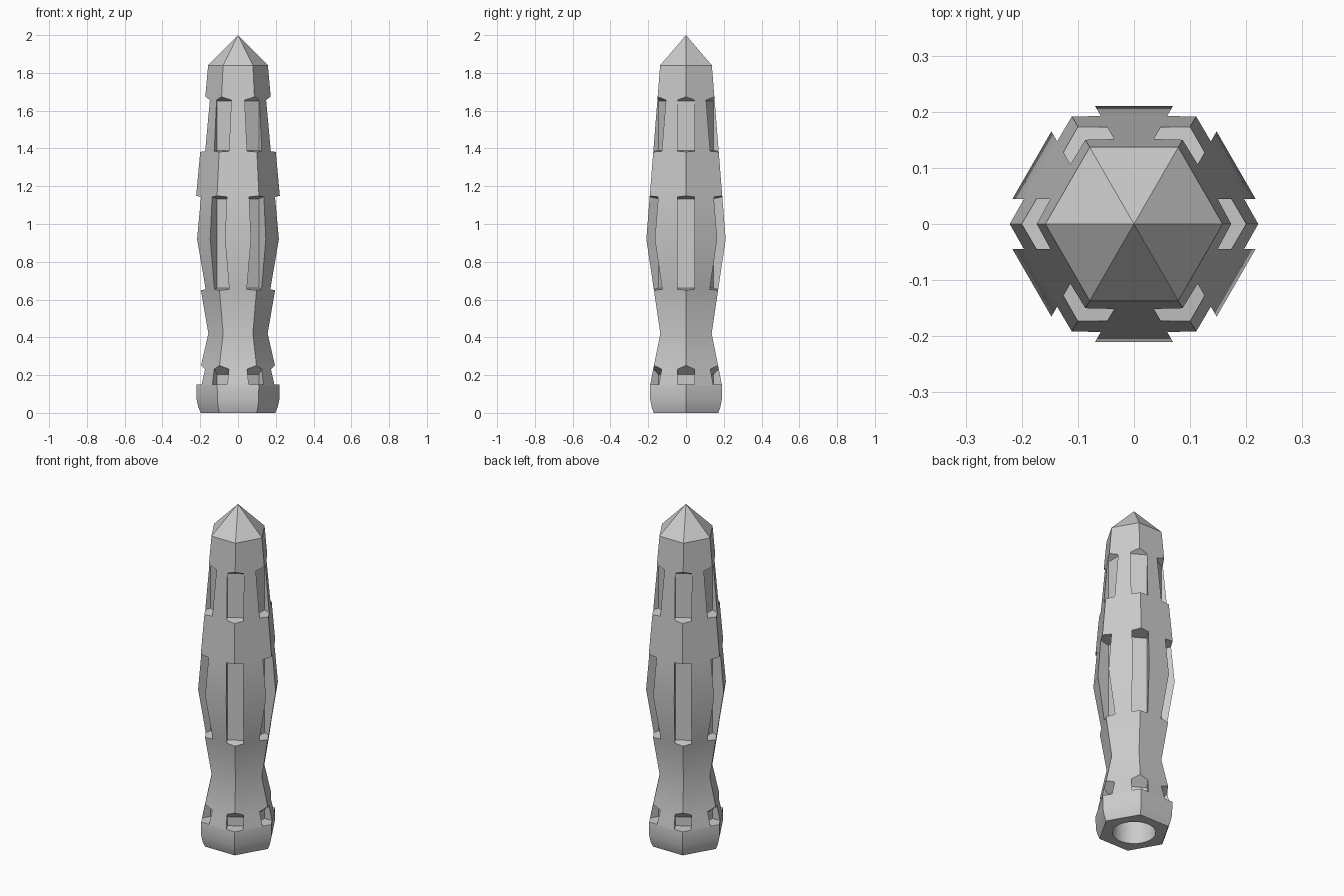
import bpy
import bmesh
from math import cos, sin, pi

SIDES = 6
HALF_SLOT = 0.045
INNER = 0.142      # radius of the flat slot floor
OUTER = 0.30

if "Cube" in bpy.data.objects:
    bpy.data.objects.remove(bpy.data.objects["Cube"], do_unlink=True)

grey = bpy.data.materials.new("light grey")
grey.use_nodes = True
colour = (0.6, 0.6, 0.6, 1)
grey.diffuse_color = colour
grey.node_tree.nodes["Principled BSDF"].inputs["Base Color"].default_value = colour


def make_object(name, bm):
    bmesh.ops.recalc_face_normals(bm, faces=bm.faces)
    mesh = bpy.data.meshes.new(name)
    bm.to_mesh(mesh)
    bm.free()
    mesh.materials.append(grey)
    obj = bpy.data.objects.new(name, mesh)
    bpy.context.collection.objects.link(obj)
    return obj


def hex_body(profile, tip):
    """Stack hexagonal rings of (z, corner radius) and close them with a point."""
    bm = bmesh.new()
    rings = [[bm.verts.new((r * cos(i * pi / 3), r * sin(i * pi / 3), z))
              for i in range(SIDES)] for z, r in profile]
    bm.faces.new(rings[0])
    for low, high in zip(rings, rings[1:]):
        for i in range(SIDES):
            j = (i + 1) % SIDES
            bm.faces.new((low[i], low[j], high[j], high[i]))
    point = bm.verts.new((0, 0, tip))
    for i in range(SIDES):
        bm.faces.new((rings[-1][i], rings[-1][(i + 1) % SIDES], point))
    return make_object("hexagonal_handle", bm)


def add_slot(bm, angle, section):
    """Extrude a (radius, z) section across one corner of the hexagon."""
    ends = []
    for t in (-HALF_SLOT, HALF_SLOT):
        ends.append([bm.verts.new((r * cos(angle) - t * sin(angle),
                                   r * sin(angle) + t * cos(angle), z))
                     for r, z in section])
        bm.faces.new(ends[-1])
    a, b = ends
    for i in range(len(section)):
        j = (i + 1) % len(section)
        bm.faces.new((a[i], a[j], b[j], b[i]))


def cut(target, cutter):
    cutter.hide_render = True
    mod = target.modifiers.new("cut", "BOOLEAN")
    mod.operation = "DIFFERENCE"
    mod.solver = "EXACT"
    mod.object = cutter
    bpy.context.view_layer.objects.active = target
    bpy.ops.object.modifier_apply(modifier=mod.name)
    bpy.data.objects.remove(cutter, do_unlink=True)


# Body: rounded foot, narrow neck, wide grip, tapered top and pointed cap
handle = hex_body([(0, 0.197), (0.03, 0.21), (0.07, 0.219), (0.145, 0.22),
                   (0.42, 0.157), (0.92, 0.2425), (1.84, 0.158)], 2.0)

# Slots on every corner: floor height, ceiling height, floor slope, ceiling slope
slot_rows = [(0.15, 0.203, 0.0, 0.9),
             (0.66, 1.133, -0.2, 0.2),
             (1.39, 1.652, -0.15, 0.7)]
bm = bmesh.new()
reach = OUTER - INNER
for floor, ceiling, floor_slope, ceiling_slope in slot_rows:
    section = [(INNER, floor), (OUTER, floor + floor_slope * reach),
               (OUTER, ceiling + ceiling_slope * reach), (INNER, ceiling)]
    for i in range(SIDES):
        add_slot(bm, i * pi / 3, section)
cut(handle, make_object("slot_cutter", bm))

# Round socket in the foot
bm = bmesh.new()
bmesh.ops.create_cone(bm, cap_ends=True, segments=48, radius1=0.117, radius2=0.117, depth=0.9)
cut(handle, make_object("socket_cutter", bm))

# Smooth shading with crisp corners
bpy.ops.object.select_all(action="DESELECT")
handle.select_set(True)
bpy.context.view_layer.objects.active = handle
bpy.ops.object.shade_smooth_by_angle(angle=pi / 6)
